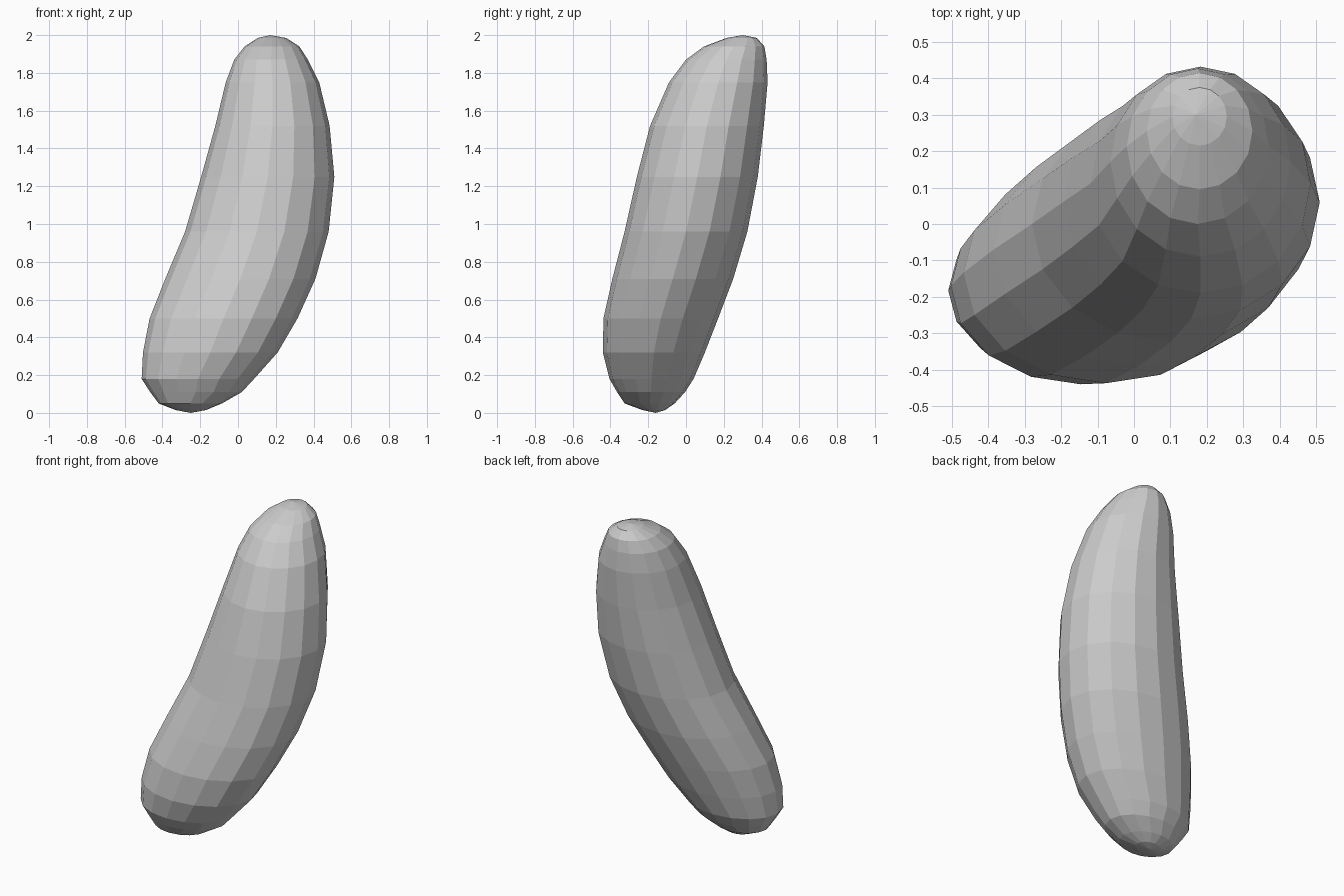
import bpy, bmesh
from math import cos, sin, pi

if "Cube" in bpy.data.objects:
    bpy.data.objects.remove(bpy.data.objects["Cube"])

SIDES = 16
# Cross-sections up the bean: z, x min, x max, y min, y max
SECTIONS = [
    (0.015, -0.33, -0.17, -0.23, -0.11),
    (0.05, -0.42, -0.085, -0.325, -0.06),
    (0.11, -0.465, 0.02, -0.365, -0.005),
    (0.18, -0.51, 0.085, -0.405, 0.04),
    (0.32, -0.503, 0.21, -0.44, 0.10),
    (0.50, -0.468, 0.315, -0.437, 0.17),
    (0.71, -0.385, 0.41, -0.39, 0.25),
    (0.96, -0.28, 0.48, -0.325, 0.325),
    (1.25, -0.195, 0.51, -0.26, 0.38),
    (1.52, -0.12, 0.485, -0.19, 0.412),
    (1.75, -0.065, 0.43, -0.09, 0.432),
    (1.87, -0.02, 0.37, 0.0, 0.427),
    (1.94, 0.035, 0.325, 0.095, 0.415),
    (1.985, 0.105, 0.255, 0.215, 0.375),
]


def ring(bm, z, x0, x1, y0, y1):
    cx, cy, rx, ry = (x0 + x1) / 2, (y0 + y1) / 2, (x1 - x0) / 2, (y1 - y0) / 2
    angles = [2 * pi * i / SIDES for i in range(SIDES)]
    return [bm.verts.new((cx + rx * cos(a), cy + ry * sin(a), z)) for a in angles]


# Curved, leaning bean body lofted through the sections
bm = bmesh.new()
rings = [ring(bm, *s) for s in SECTIONS]
for lower, upper in zip(rings, rings[1:]):
    for i in range(SIDES):
        j = (i + 1) % SIDES
        bm.faces.new((lower[i], lower[j], upper[j], upper[i]))

# Rounded end tips
bottom = bm.verts.new((-0.25, -0.16, 0))
top = bm.verts.new((0.17, 0.30, 2))
for i in range(SIDES):
    j = (i + 1) % SIDES
    bm.faces.new((bottom, rings[0][j], rings[0][i]))
    bm.faces.new((top, rings[-1][i], rings[-1][j]))

bmesh.ops.recalc_face_normals(bm, faces=bm.faces)
mesh = bpy.data.meshes.new("bean_body")
bm.to_mesh(mesh)
bm.free()
bpy.context.collection.objects.link(bpy.data.objects.new("bean_body", mesh))
